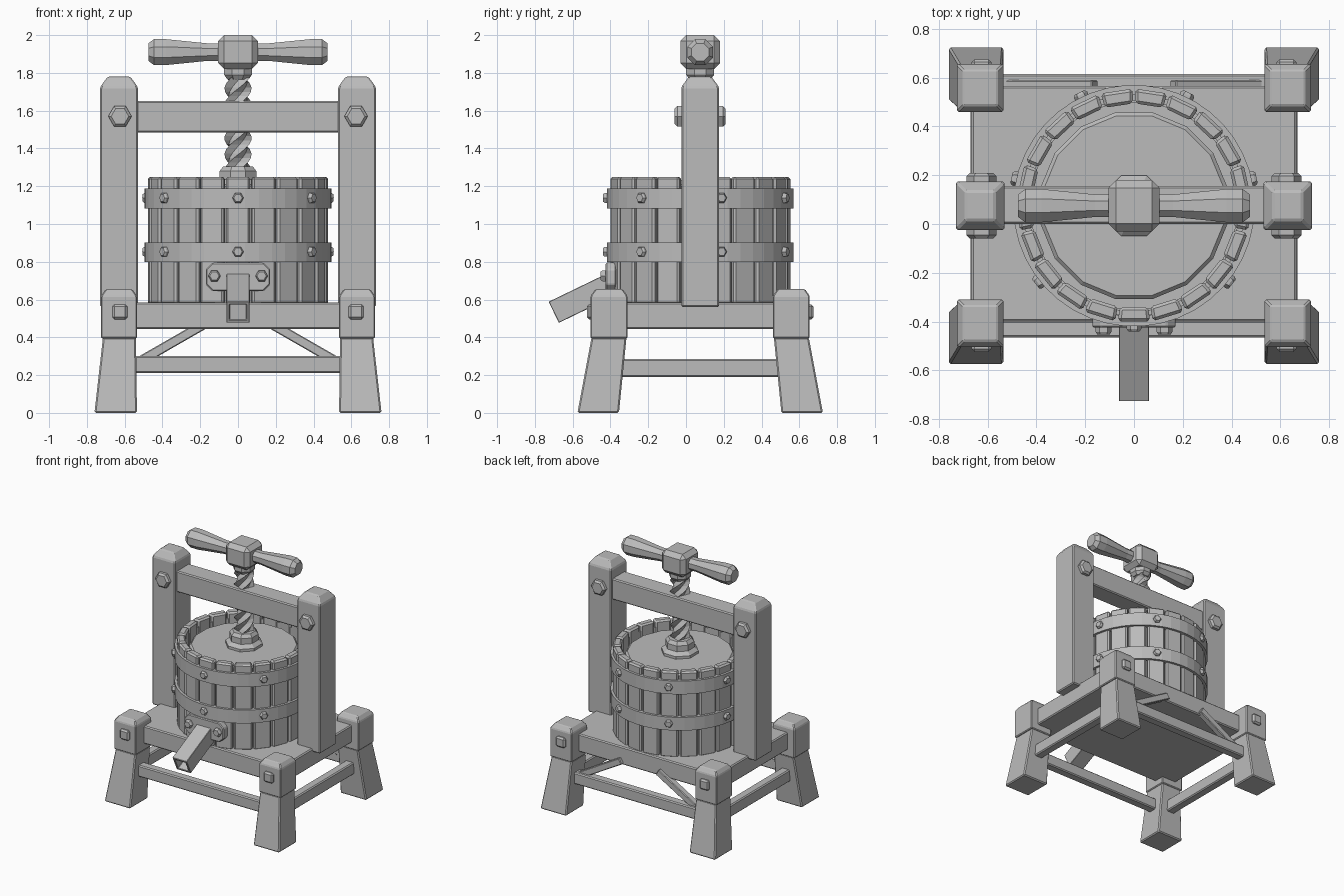
import bpy, bmesh, math
from mathutils import Matrix, Vector

if "Cube" in bpy.data.objects:
    bpy.data.objects.remove(bpy.data.objects["Cube"])

CY = 0.075  # depth of the press axis
GREY = (0.5, 0.5, 0.5, 1)
mat = bpy.data.materials.new("plain grey")
mat.use_nodes = True
mat.diffuse_color = GREY
mat.node_tree.nodes["Principled BSDF"].inputs["Base Color"].default_value = GREY


def finish(name, bm, bevel=0.0, matrix=None):
    bmesh.ops.recalc_face_normals(bm, faces=bm.faces)
    if matrix:
        bm.transform(matrix)
    mesh = bpy.data.meshes.new(name)
    bm.to_mesh(mesh)
    bm.free()
    mesh.materials.append(mat)
    ob = bpy.data.objects.new(name, mesh)
    bpy.context.collection.objects.link(ob)
    if bevel:
        mod = ob.modifiers.new("bevel", "BEVEL")
        mod.width = bevel
        mod.segments = 1
        mod.limit_method = "ANGLE"
    return ob


def loft(name, rings, bevel=0.0, matrix=None, closed=False):
    """Skin a list of equal-length point rings; cap the ends or close the loop."""
    bm = bmesh.new()
    rows = [[bm.verts.new(p) for p in ring] for ring in rings]
    n = len(rows[0])
    pairs = list(zip(rows, rows[1:])) + ([(rows[-1], rows[0])] if closed else [])
    for a, b in pairs:
        for i in range(n):
            j = (i + 1) % n
            bm.faces.new((a[i], a[j], b[j], b[i]))
    if not closed:
        bm.faces.new(rows[0])
        bm.faces.new(rows[-1])
    return finish(name, bm, bevel, matrix)


def rect(x0, x1, y0, y1, z):
    return [(x0, y0, z), (x1, y0, z), (x1, y1, z), (x0, y1, z)]


def box(name, x, y, z, bevel=0.008, matrix=None):
    return loft(name, [rect(*x, *y, h) for h in z], bevel, matrix)


def circle(r, z, n, turn=0.0):
    return [(r * math.cos(turn + math.tau * i / n), r * math.sin(turn + math.tau * i / n), z)
            for i in range(n)]


def turned(name, profile, n, matrix=None, turn=0.0, closed=False):
    return loft(name, [circle(r, z, n, turn) for r, z in profile], 0, matrix, closed)


def facing(point, direction):
    """Place local +z along a direction."""
    turn = Vector(direction).to_track_quat("Z", "Y").to_matrix().to_4x4()
    return Matrix.Translation(point) @ turn


def hex_bolt(name, point, direction, r, depth):
    m = facing(point, direction)
    turned(name, [(r, -0.02), (r, depth * 0.6), (r * 0.75, depth)], 6, m)


axis = Matrix.Translation((0, CY, 0))

# Splayed legs with capped heads and square pegs
for sx, side in ((-1, "right"), (1, "left")):
    for sy, end in ((-1, "front"), (1, "back")):
        def leg_ring(x0, x1, y0, y1, z):
            return rect(sx * x0, sx * x1, CY + sy * y0, CY + sy * y1, z)
        loft(f"{end}_{side}_leg", [leg_ring(0.535, 0.76, 0.43, 0.65, 0),
                                   leg_ring(0.54, 0.715, 0.39, 0.575, 0.4)], 0.008)
        loft(f"{end}_{side}_leg_head", [leg_ring(0.535, 0.725, 0.385, 0.58, 0.395),
                                        leg_ring(0.535, 0.725, 0.385, 0.58, 0.62),
                                        leg_ring(0.56, 0.70, 0.41, 0.555, 0.655)], 0.006)
        y = sorted((CY + sy * 0.56, CY + sy * 0.6))
        box(f"{end}_{side}_leg_peg", (sx * 0.625 - 0.04, sx * 0.625 + 0.04), y, (0.495, 0.575), 0.012)

# Platform and stretchers
box("platform", (-0.665, 0.665), (CY - 0.475, CY + 0.49), (0.445, 0.585))
for s, end in ((-1, "front"), (1, "back")):
    y = CY + s * 0.505
    box(f"{end}_stretcher", (-0.6, 0.6), (y - 0.035, y + 0.035), (0.21, 0.3))
for s, side in ((-1, "right"), (1, "left")):
    x = s * 0.635
    box(f"{side}_stretcher", (x - 0.035, x + 0.035), (CY - 0.45, CY + 0.45), (0.19, 0.285))
    # Diagonal back brace
    low, high = Vector((s * 0.56, CY + 0.49, 0.25)), Vector((s * 0.16, CY + 0.49, 0.48))
    span = high - low
    m = Matrix.Translation(low) @ Matrix.Rotation(math.atan2(span.x, span.z), 4, "Y")
    box(f"{side}_brace", (-0.025, 0.025), (-0.025, 0.025), (0, span.length), 0.005, m)

# Upright posts, bolts and crossbeam
for s, side in ((-1, "right"), (1, "left")):
    x = s * 0.63
    loft(f"{side}_post", [rect(x - w, x + w, CY - w, CY + w, z) for w, z in
                          ((0.1, 0.56), (0.1, 1.725), (0.06, 1.78))], 0.008)
    for d in (-1, 1):
        hex_bolt(f"{side}_post_bolt", (s * 0.625, CY + d * 0.1, 1.57), (0, d, 0), 0.062, 0.035)
box("crossbeam", (-0.56, 0.56), (CY - 0.075, CY + 0.08), (1.485, 1.65))

# Barrel staves
STAVES = 21
for i in range(STAVES):
    m = axis @ Matrix.Rotation(math.tau * i / STAVES - math.pi / 2, 4, "Z")
    rings = [[(0.415, -0.058, z), (0.475, -0.066, z), (0.475, 0.066, z), (0.415, 0.058, z)]
             for z in (0.575, 1.25)]
    loft("stave", rings, 0.012, m)

# Iron hoops with studs
for z, level in ((0.85, "lower"), (1.135, "upper")):
    turned(f"{level}_hoop", [(0.455, z - 0.052), (0.495, z - 0.052), (0.495, z + 0.052), (0.455, z + 0.052)],
           42, axis, closed=True)
    for i in range(7):
        a = math.tau * i / 7 - math.pi / 2
        d = Vector((math.cos(a), math.sin(a), 0))
        hex_bolt(f"{level}_hoop_stud", d * 0.49 + Vector((0, CY, z + 0.003)), d, 0.03, 0.025)

# Inner basket wall and pressing plate
turned("basket_lining", [(0.425, 0.58), (0.435, 0.58), (0.435, 1.2), (0.425, 1.2)], 42, axis, closed=True)
turned("press_plate", [(0.39, 1.1), (0.39, 1.175), (0.375, 1.19)], 16, axis, math.pi / 16)

# Screw foot, twisted screw and collar
turned("screw_foot", [(0.135, 1.18), (0.135, 1.21), (0.105, 1.235), (0.105, 1.28), (0.085, 1.305)], 8, axis, math.pi / 8)
rings = []
for k in range(25):
    z, twist = 1.28 + 0.56 * k / 24, k * 0.42
    rings.append([((0.072, 0.05)[i % 2] * math.cos(twist + math.tau * i / 8),
                   (0.072, 0.05)[i % 2] * math.sin(twist + math.tau * i / 8), z) for i in range(8)])
loft("screw", rings, 0, axis)
turned("screw_collar", [(0.06, 1.765), (0.08, 1.79), (0.08, 1.84)], 8, axis, math.pi / 8)

# Handle hub and grips
box("handle_hub", (-0.105, 0.105), (CY - 0.105, CY + 0.105), (1.82, 2.0), 0.032)
for s, side in ((-1, "right"), (1, "left")):
    turned(f"{side}_grip", [(0.05, 0.05), (0.05, 0.16), (0.074, 0.38), (0.074, 0.445), (0.05, 0.475)],
           8, facing((0, CY, 1.91), (s, 0, 0)), math.pi / 8)

# Spout mounting plate with clipped corners
w, h, c = 0.17, 0.075, 0.035
outline = [(-w + c, -h), (w - c, -h), (w, -h + c), (w, h - c), (w - c, h), (-w + c, h), (-w, h - c), (-w, -h + c)]
loft("spout_plate", [[(x, y, 0.72 + z) for x, z in outline] for y in (-0.425, -0.37)], 0.006)
for s in (-1, 1):
    hex_bolt("spout_plate_bolt", (s * 0.125, -0.425, 0.725), (0, -1, 0), 0.033, 0.028)

# Hollow sloping spout
m = facing((0, -0.385, 0.685), (0, -0.9, -0.435))
length = 0.35
sections = ((0.062, 0), (0.062, length), (0.045, length), (0.045, 0.05))
loft("spout", [rect(-r, r, -r, r, z) for r, z in sections], 0.003, m)
